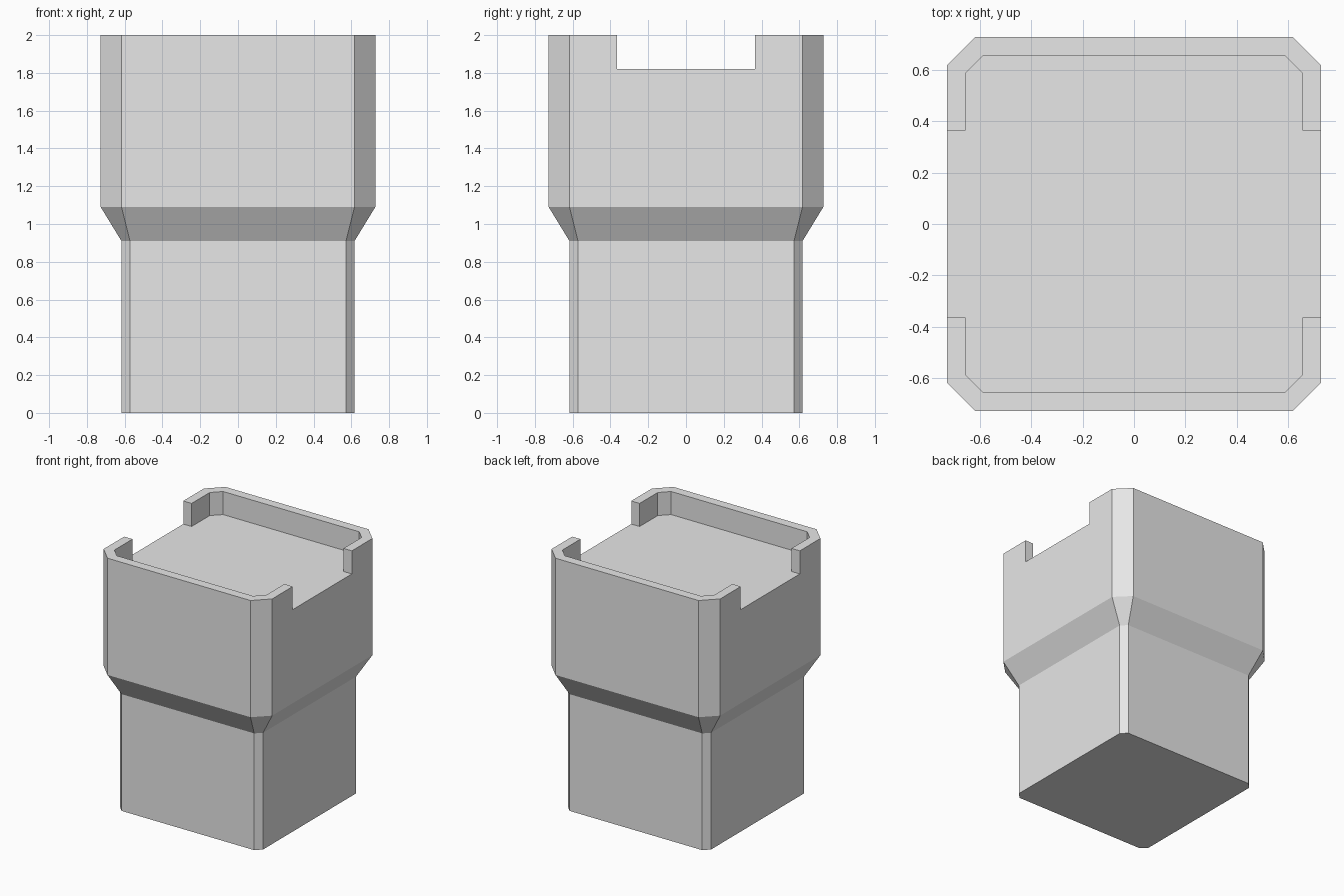
import bpy
import bmesh

cube = bpy.data.objects.get("Cube")
if cube:
    bpy.data.objects.remove(cube, do_unlink=True)

grey = bpy.data.materials.new("plain grey")
grey.use_nodes = True
color = (0.8, 0.8, 0.8, 1)
grey.diffuse_color = color
grey.node_tree.nodes["Principled BSDF"].inputs["Base Color"].default_value = color


def four_way(quarter):
    """Mirror a first-quadrant outline into a full counter-clockwise loop."""
    half = quarter + [(-x, y) for x, y in reversed(quarter)]
    return half + [(-x, -y) for x, y in half]


def loft(name, sections):
    """Skin a closed solid through (height, outline) sections."""
    bm = bmesh.new()
    rings = [[bm.verts.new((x, y, z)) for x, y in outline] for z, outline in sections]
    for low, high in zip(rings, rings[1:]):
        for i in range(len(low)):
            j = (i + 1) % len(low)
            bm.faces.new((low[i], low[j], high[j], high[i]))
    bm.faces.new(reversed(rings[0]))
    bm.faces.new(rings[-1])
    mesh = bpy.data.meshes.new(name)
    bm.to_mesh(mesh)
    bm.free()
    mesh.materials.append(grey)
    obj = bpy.data.objects.new(name, mesh)
    bpy.context.collection.objects.link(obj)
    return obj


# Chamfered square post, flaring out to a wider head
post = four_way([(0.617, 0.572), (0.572, 0.617)])
head = four_way([(0.727, 0.617), (0.617, 0.727)])
body = loft("stepped_post", [(0, post), (0.91, post), (1.09, head), (2, head)])

# Shallow recess in the top, open through the left and right walls
recess = four_way([(0.9, 0.364), (0.655, 0.364), (0.655, 0.587), (0.587, 0.655)])
cutter = loft("recess_cutter", [(1.82, recess), (2.2, recess)])
cutter.hide_render = True

cut = body.modifiers.new("recess", "BOOLEAN")
cut.operation = "DIFFERENCE"
cut.solver = "EXACT"
cut.object = cutter
bpy.context.view_layer.objects.active = body
bpy.ops.object.modifier_apply(modifier=cut.name)
bpy.data.objects.remove(cutter, do_unlink=True)
